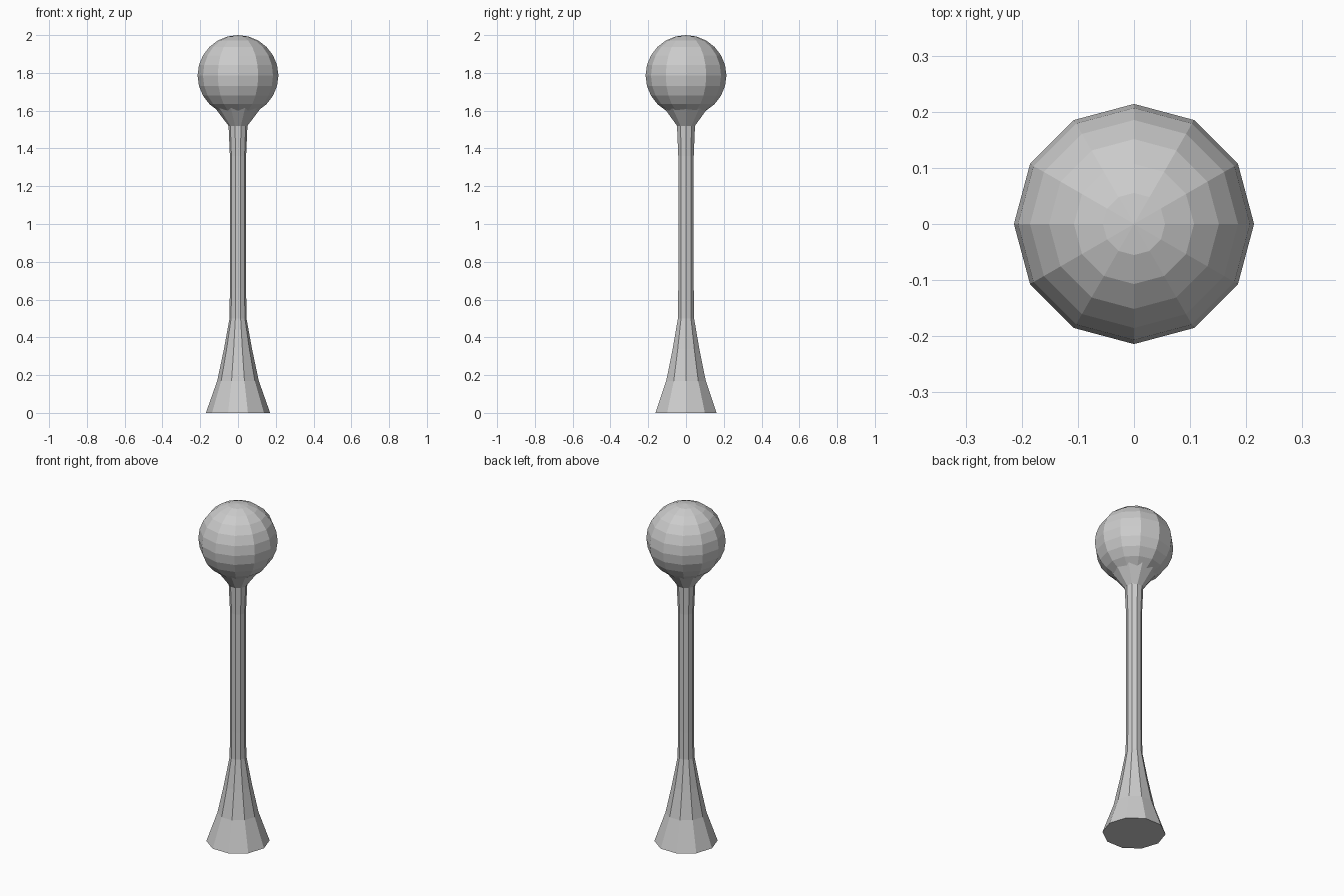
import bpy, bmesh, math

if "Cube" in bpy.data.objects:
    bpy.data.objects.remove(bpy.data.objects["Cube"])

grey = bpy.data.materials.new("light grey")
grey.diffuse_color = (0.6, 0.6, 0.6, 1)
grey.use_nodes = True
grey.node_tree.nodes["Principled BSDF"].inputs["Base Color"].default_value = grey.diffuse_color


def add_object(name, bm):
    bmesh.ops.recalc_face_normals(bm, faces=bm.faces)
    mesh = bpy.data.meshes.new(name)
    bm.to_mesh(mesh)
    bm.free()
    mesh.materials.append(grey)
    obj = bpy.data.objects.new(name, mesh)
    bpy.context.collection.objects.link(obj)
    return obj


def lathe(name, profile, sides):
    bm = bmesh.new()
    rings = []
    for r, z in profile:
        rings.append([bm.verts.new((r * math.cos(2 * math.pi * i / sides),
                                    r * math.sin(2 * math.pi * i / sides), z))
                      for i in range(sides)])
    for a, b in zip(rings, rings[1:]):
        for i in range(sides):
            j = (i + 1) % sides
            bm.faces.new((a[i], a[j], b[j], b[i]))
    bm.faces.new(rings[0][::-1])
    bm.faces.new(rings[-1])
    return add_object(name, bm)


# Ten-sided post: flared foot, slim shaft, flared neck under the ball
lathe("post", [(0.17, 0), (0.11, 0.17), (0.075, 0.335), (0.045, 0.50),
               (0.043, 0.66), (0.043, 1.36), (0.050, 1.52), (0.122, 1.615)], 10)

# Faceted ball on top
bm = bmesh.new()
bmesh.ops.create_uvsphere(bm, u_segments=12, v_segments=12, radius=0.214)
bmesh.ops.translate(bm, verts=bm.verts, vec=(0, 0, 1.786))
add_object("ball", bm)
